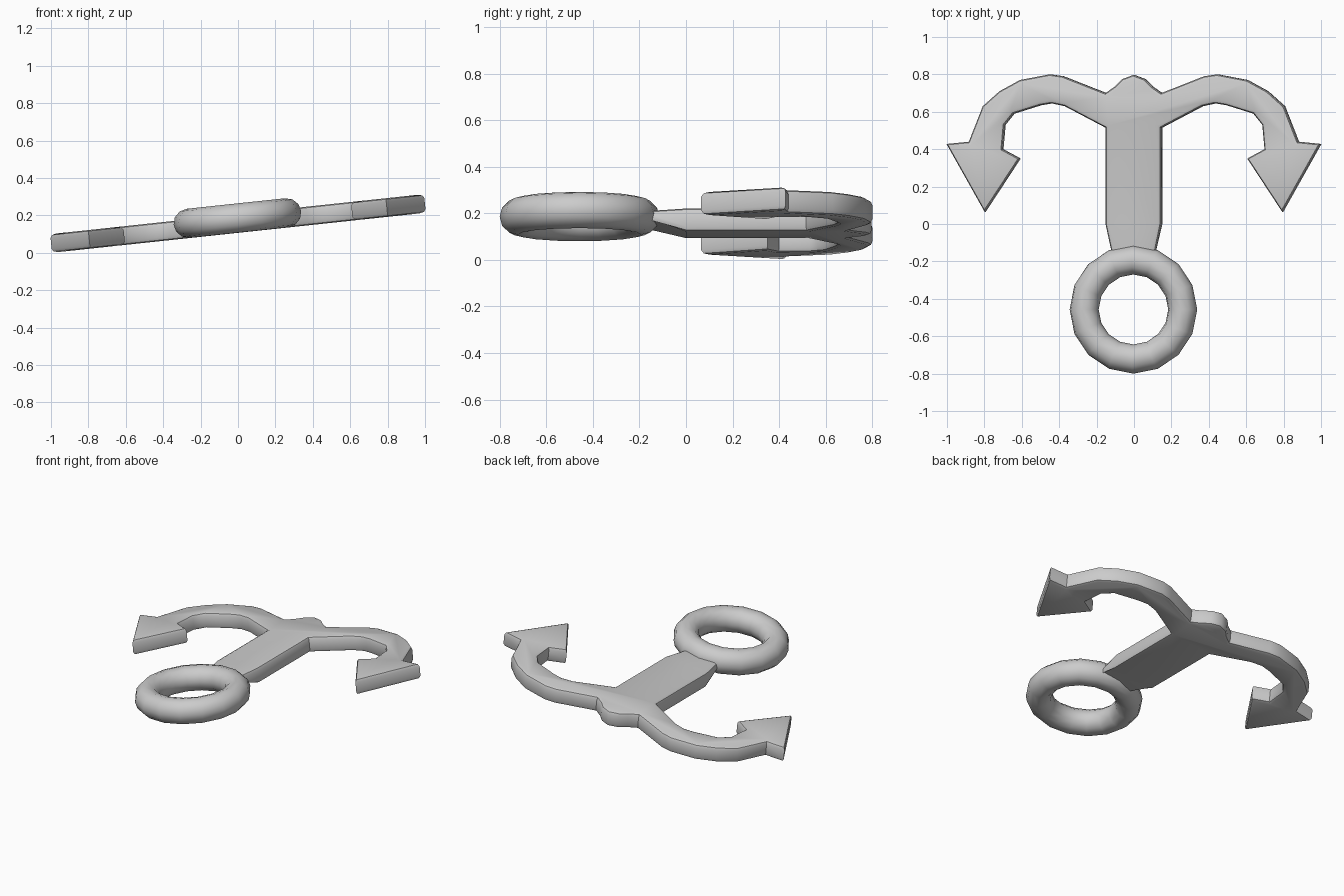
import bpy, bmesh, math
from mathutils import Matrix

if "Cube" in bpy.data.objects:
    bpy.data.objects.remove(bpy.data.objects["Cube"])

TILT = math.atan(0.107)
CENTRE_Z = 0.157
HALF = 0.05
frame = Matrix.Translation((0, 0, CENTRE_Z)) @ Matrix.Rotation(-TILT, 4, 'Y')


def finish(ob, angle):
    bpy.ops.object.select_all(action='DESELECT')
    ob.select_set(True)
    bpy.context.view_layer.objects.active = ob
    bpy.ops.object.shade_smooth_by_angle(angle=math.radians(angle))


# Anchor body: half outline from crown tip round the fluke to the neck
half = [(0.06, 0.775), (0.10, 0.735), (0.15, 0.70), (0.38, 0.79), (0.45, 0.80),
        (0.61, 0.77), (0.72, 0.71), (0.81, 0.63), (0.885, 0.44), (1.005, 0.428),
        (0.80, 0.065), (0.612, 0.35), (0.705, 0.40), (0.693, 0.53), (0.645, 0.59),
        (0.50, 0.635), (0.44, 0.645), (0.37, 0.63), (0.15, 0.515), (0.15, 0.0),
        (0.118, -0.15), (0.112, -0.20)]
outline = [(0, 0.797)] + half + [(-x, y) for x, y in reversed(half)]

bm = bmesh.new()
face = bm.faces.new([bm.verts.new((x, y, -HALF)) for x, y in outline])
new = bmesh.ops.extrude_face_region(bm, geom=[face])['geom']
for v in new:
    if isinstance(v, bmesh.types.BMVert):
        v.co.z = HALF
# Thin the neck where it meets the ring
bmesh.ops.bisect_plane(bm, geom=bm.verts[:] + bm.edges[:] + bm.faces[:], dist=1e-4,
                       plane_co=(0, 0, 0), plane_no=(0, 1, 0))
for v in bm.verts:
    if v.co.y < -0.01:
        v.co.z = v.co.z * 0.55 + 0.016
bmesh.ops.recalc_face_normals(bm, faces=bm.faces[:])
# Soften only the top and bottom rims
rims = [e for e in bm.edges
        if math.hypot(e.verts[0].co.x - e.verts[1].co.x, e.verts[0].co.y - e.verts[1].co.y) > 1e-3
        and e.calc_face_angle(0) > 1.0]
bmesh.ops.bevel(bm, geom=rims, offset=0.02, segments=2, profile=0.5,
                affect='EDGES', clamp_overlap=True)
mesh = bpy.data.meshes.new("anchor_body")
bm.to_mesh(mesh)
bm.free()
body = bpy.data.objects.new("anchor_body", mesh)
bpy.context.collection.objects.link(body)
body.matrix_world = frame
finish(body, 40)

# Ring at the end of the shank
bpy.ops.mesh.primitive_torus_add(major_segments=16, minor_segments=12,
                                 major_radius=0.265, minor_radius=0.078)
ring = bpy.context.object
ring.name = "anchor_ring"
ring.matrix_world = frame @ Matrix.Translation((0, -0.457, 0.029))
finish(ring, 60)
